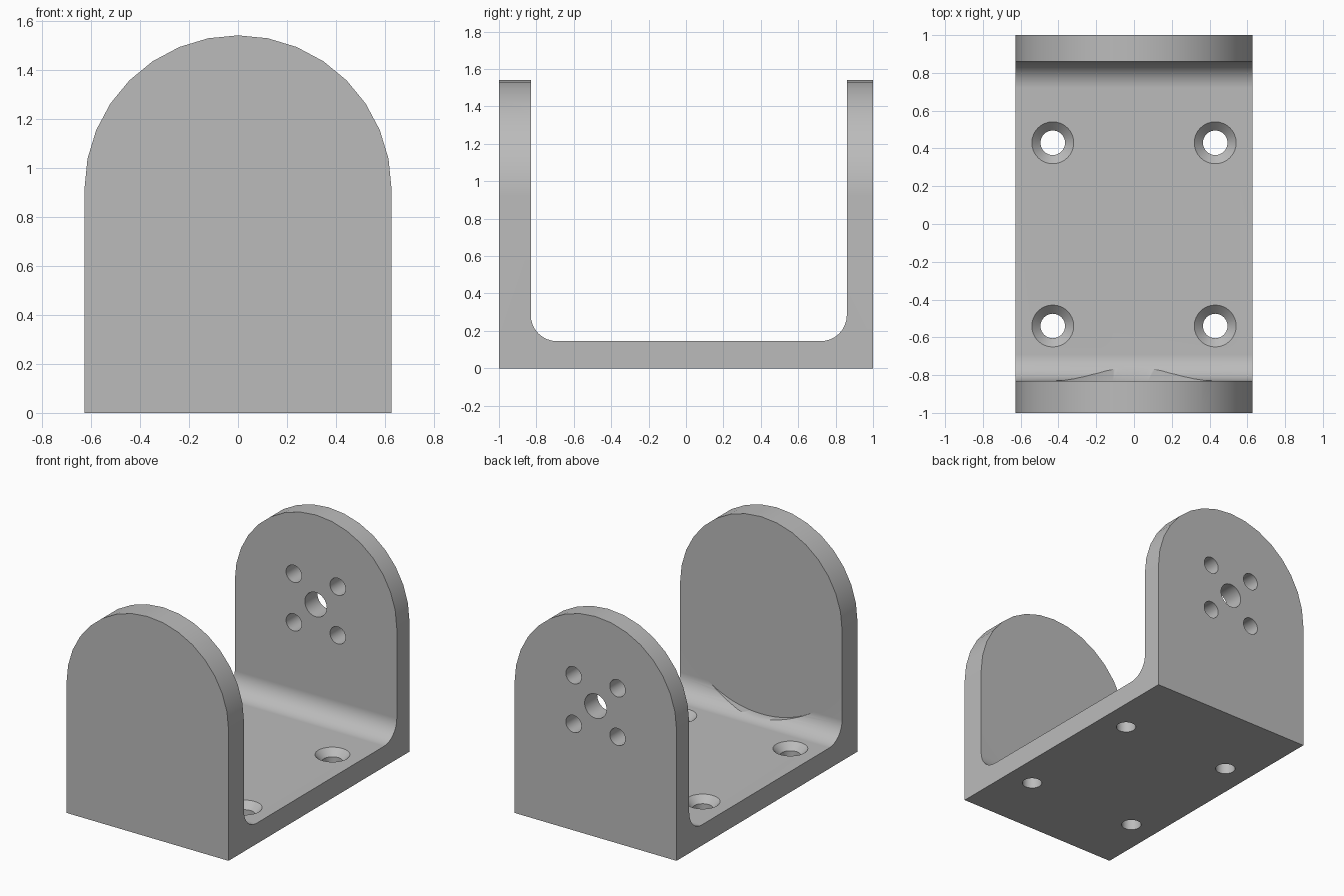
import bpy, bmesh
from math import sin, cos, pi, radians

if "Cube" in bpy.data.objects:
    bpy.data.objects.remove(bpy.data.objects["Cube"], do_unlink=True)

HALF_W, AXIS_Z = 0.627, 0.915          # half width, arch centre height
FRONT_Y, BACK_Y = -0.83, 0.86          # inner faces of the two walls
FLOOR, FILLET = 0.145, 0.14
TOP = 1.8

grey = bpy.data.materials.new("plain grey")
grey.use_nodes = True
colour = (0.5, 0.5, 0.5, 1)
grey.diffuse_color = colour
grey.node_tree.nodes["Principled BSDF"].inputs["Base Color"].default_value = colour


def arc(cx, cy, r, start, end, n):
    angles = [radians(start + (end - start) * i / n) for i in range(n + 1)]
    return [(cx + r * cos(a), cy + r * sin(a)) for a in angles]


def prism(name, rings):
    """Skin a stack of equal-length point rings into a closed solid."""
    bm = bmesh.new()
    loops = [[bm.verts.new(p) for p in ring] for ring in rings]
    n = len(loops[0])
    for a, b in zip(loops, loops[1:]):
        for i in range(n):
            j = (i + 1) % n
            bm.faces.new((a[i], a[j], b[j], b[i]))
    bm.faces.new(loops[0])
    bm.faces.new(loops[-1])
    bmesh.ops.recalc_face_normals(bm, faces=bm.faces)
    mesh = bpy.data.meshes.new(name)
    bm.to_mesh(mesh)
    bm.free()
    mesh.materials.append(grey)
    obj = bpy.data.objects.new(name, mesh)
    bpy.context.collection.objects.link(obj)
    return obj


def along_y(name, outline, y0, y1):
    return prism(name, [[(x, y, z) for x, z in outline] for y in (y0, y1)])


def cut(body, cutter, operation="DIFFERENCE"):
    mod = body.modifiers.new("cut", "BOOLEAN")
    mod.operation, mod.solver, mod.object = operation, "EXACT", cutter
    bpy.context.view_layer.objects.active = body
    bpy.ops.object.modifier_apply(modifier=mod.name)
    bpy.data.objects.remove(cutter, do_unlink=True)


# U-shaped side profile with filleted inner corners
profile = [(-1, TOP), (-1, 0), (1, 0), (1, TOP), (BACK_Y, TOP)]
profile += arc(BACK_Y - FILLET, FLOOR + FILLET, FILLET, 0, -90, 8)
profile += arc(FRONT_Y + FILLET, FLOOR + FILLET, FILLET, 270, 180, 8)
profile += [(FRONT_Y, TOP)]
bracket = prism("bracket", [[(x, y, z) for y, z in profile] for x in (-0.8, 0.8)])

# Round clearance in the fillet of the front wall
cut(bracket, along_y("clearance", arc(0, AXIS_Z, 0.753, 0, 357.1875, 127), FRONT_Y, 0))

# Arched outline of both walls
arch = [(-HALF_W, -0.3), (HALF_W, -0.3)] + arc(0, AXIS_Z, HALF_W, 0, 180, 16)
cut(bracket, along_y("arch", arch, -1.3, 1.3), "INTERSECT")

# Shaft hole and four screw holes in the back wall
holes = [(0, 0, 0.085)] + [(sx * 0.17, sz * 0.17, 0.06) for sx in (-1, 1) for sz in (-1, 1)]
for x, dz, r in holes:
    cut(bracket, along_y("wall_hole", arc(x, AXIS_Z + dz, r, 0, 348.75, 31), 0.7, 1.2))

# Countersunk mounting holes in the floor
for x in (-0.43, 0.43):
    for y in (-0.54, 0.43):
        steps = [(-0.1, 0.065), (FLOOR - 0.046, 0.065), (FLOOR, 0.111), (FLOOR + 0.05, 0.111)]
        rings = [[(px, py, z) for px, py in arc(x, y, r, 0, 348.75, 31)] for z, r in steps]
        cut(bracket, prism("floor_hole", rings))

# Smooth curved areas while keeping flat faces flat
bpy.ops.object.select_all(action="DESELECT")
bracket.select_set(True)
bpy.context.view_layer.objects.active = bracket
bpy.ops.object.shade_smooth_by_angle(angle=radians(30))
weighted = bracket.modifiers.new("weighted normals", "WEIGHTED_NORMAL")
weighted.keep_sharp = True
